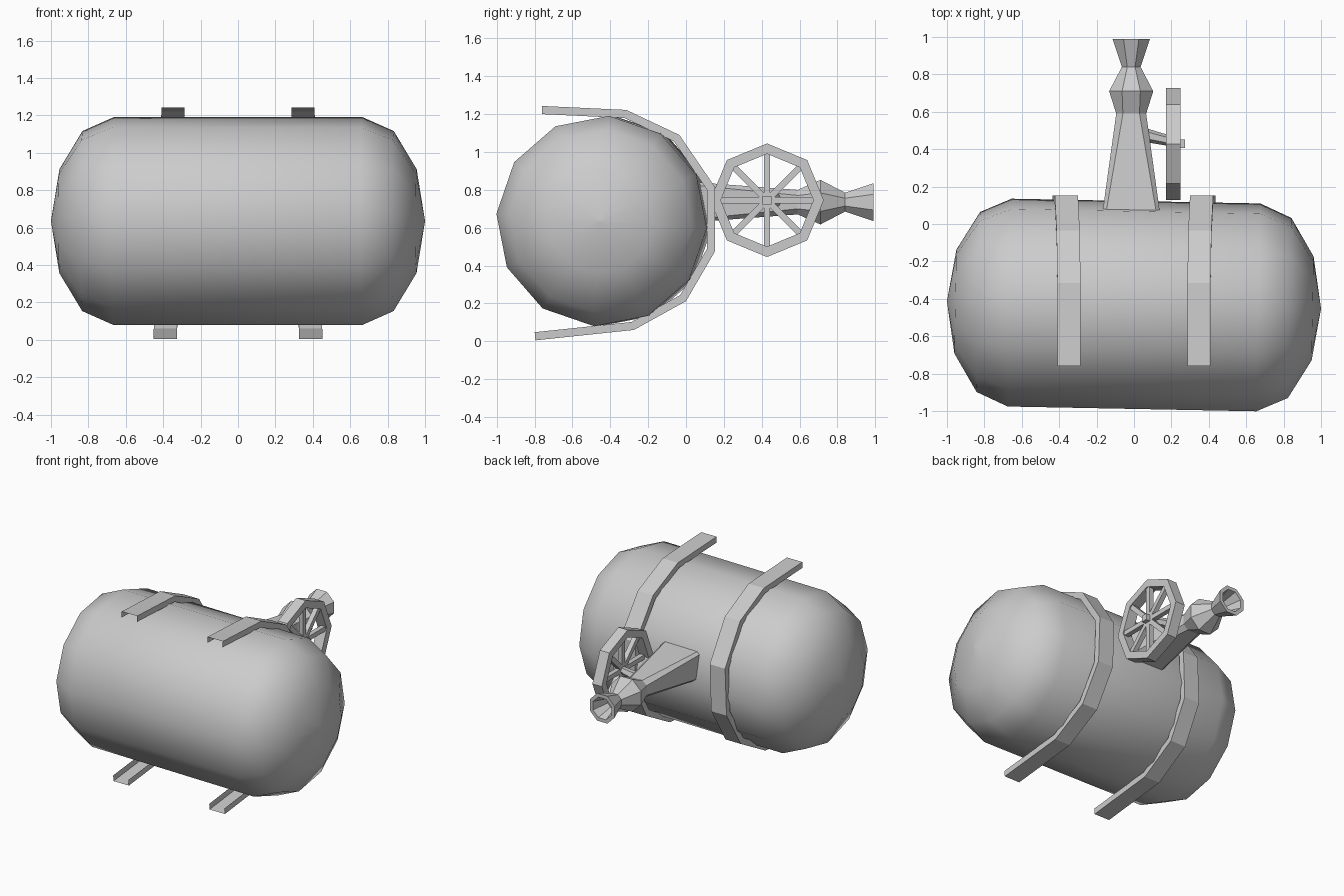
import bpy, bmesh, math
from mathutils import Vector, Matrix

if "Cube" in bpy.data.objects:
    bpy.data.objects.remove(bpy.data.objects["Cube"])


def make(name, verts, faces, smooth=None, fix=True):
    me = bpy.data.meshes.new(name)
    me.from_pydata(verts, [], faces)
    if fix:
        bm = bmesh.new()
        bm.from_mesh(me)
        bmesh.ops.recalc_face_normals(bm, faces=bm.faces[:])
        bm.to_mesh(me)
        bm.free()
    ob = bpy.data.objects.new(name, me)
    bpy.context.collection.objects.link(ob)
    if smooth:
        bpy.ops.object.select_all(action='DESELECT')
        bpy.context.view_layer.objects.active = ob
        ob.select_set(True)
        bpy.ops.object.shade_smooth_by_angle(angle=math.radians(smooth))
    return ob


def loft(name, loops, smooth=None, close=False):
    """Skin equal-sized loops; cap the ends, or join last loop to first."""
    n, m = len(loops[0]), len(loops)
    verts = [v for lp in loops for v in lp]
    faces = []
    for a in range(m if close else m - 1):
        b = (a + 1) % m
        for i in range(n):
            j = (i + 1) % n
            faces.append((a*n + i, a*n + j, b*n + j, b*n + i))
    if not close:
        faces += [tuple(range(n)), tuple(range((m - 1)*n, m*n))]
    return make(name, verts, faces, smooth)


def ring(n, r, phase=0):
    return [(r*math.cos(math.radians(phase) + math.tau*i/n),
             r*math.sin(math.radians(phase) + math.tau*i/n)) for i in range(n)]


# Tank: twelve-sided capsule with faceted elliptical ends, slightly yawed
prof = []
for s in (-1, 1):
    half = [(s*(0.665 + 0.335*math.sin(math.radians(t))), 0.557*math.cos(math.radians(t)))
            for t in (0, 30, 60, 89.8)]
    prof += half[::-1] if s < 0 else half
tank = loft("tank", [[(x, y, z) for y, z in ring(12, r, 86)] for x, r in prof], 42)
tank.matrix_world = Matrix.Translation((0, -0.433, 0.635)) @ Matrix.Rotation(math.radians(-1.1), 4, 'Z')

# Straps: thin channel sections bent around the back of the tank
path = [Vector(p) for p in ((-0.76, 1.243), (-0.315, 1.222), (-0.035, 1.09), (0.153, 0.815),
                            (0.153, 0.475), (0.0, 0.212), (-0.275, 0.06), (-0.795, 0.005))]
depth, half_w = 0.043, 0.062


def inward(i):
    dirs = [(path[k + 1] - path[k]).normalized() for k in (i - 1, i) if 0 <= k < len(path) - 1]
    norms = [Vector((d.y, -d.x)) for d in dirs]
    n = sum(norms, Vector((0, 0))).normalized()
    return n * depth / n.dot(norms[0])


for side, label in ((-1, "left"), (1, "right")):
    verts, faces = [], []
    for i, p in enumerate(path):
        q = p + inward(i)
        cx = side*(0.347 + 0.042*(1.24 - p.y)/1.24)
        for dx, c in ((-half_w, q), (-half_w, p), (half_w, p), (half_w, q)):
            verts.append((cx + dx, c.x, c.y))
    for i in range(len(path) - 1):
        for k in range(3):
            a = i*4 + k
            faces.append((a, a + 1, a + 5, a + 4))
    make(label + "_strap", verts, faces)

# Outlet: broad boxy base narrowing to an eight-sided spout with a hollow mouth
CX, CZ = -0.015, 0.735


def section(y, rx, rz, boxy=0.0):
    pts = []
    for u, v in ring(8, 1, 22.5):
        c = 0.924 if abs(u) > abs(v) else 0.383
        bu = math.copysign(1.0 if c > 0.5 else 0.88, u)
        bv = math.copysign(0.85 if c > 0.5 else 1.0, v)
        u, v = u/0.924, v/0.924
        pts.append((CX + rx*(u + (bu - u)*boxy), y, CZ + rz*(v + (bv - v)*boxy)))
    return pts


loft("outlet_spout", [section(0.05, 0.155, 0.105, 1), section(0.59, 0.08, 0.065, 0.3),
                      section(0.71, 0.118, 0.118), section(0.84, 0.05, 0.05),
                      section(0.99, 0.1, 0.1), section(0.99, 0.075, 0.075),
                      section(0.87, 0.04, 0.04)], 25)

# Hand wheel: octagonal rim, eight spokes and a square hub on a stem
WY, WZ = 0.428, 0.745


def wheel_loop(n, x, r, phase=0):
    return [(x, WY + a, WZ + b) for a, b in ring(n, r, phase)]


loft("wheel_rim", [wheel_loop(8, x, r) for x, r in
                   ((0.172, 0.3), (0.248, 0.3), (0.248, 0.245), (0.172, 0.245))], close=True)
for i in range(8):
    a = math.tau*i/8
    d, t = Vector((0, math.cos(a), math.sin(a))), Vector((0, -math.sin(a), math.cos(a)))*0.017
    loops = []
    for r in (0.012, 0.25):
        c = Vector((0, WY, WZ)) + d*r
        loops.append([c + t*s + Vector((x, 0, 0))
                      for s, x in ((-1, 0.205), (1, 0.205), (1, 0.24), (-1, 0.24))])
    loft("wheel_spoke_%d" % (i + 1), loops)
loft("wheel_hub", [wheel_loop(4, x, 0.032, 45) for x in (0.2, 0.272)])
stem = []
for x, y, r in ((0.0, 0.49, 0.042), (0.17, 0.45, 0.03), (0.21, 0.435, 0.025)):
    stem.append([(x, y + a, WZ + b) for a, b in ring(6, r)])
loft("wheel_stem", stem, 40)
